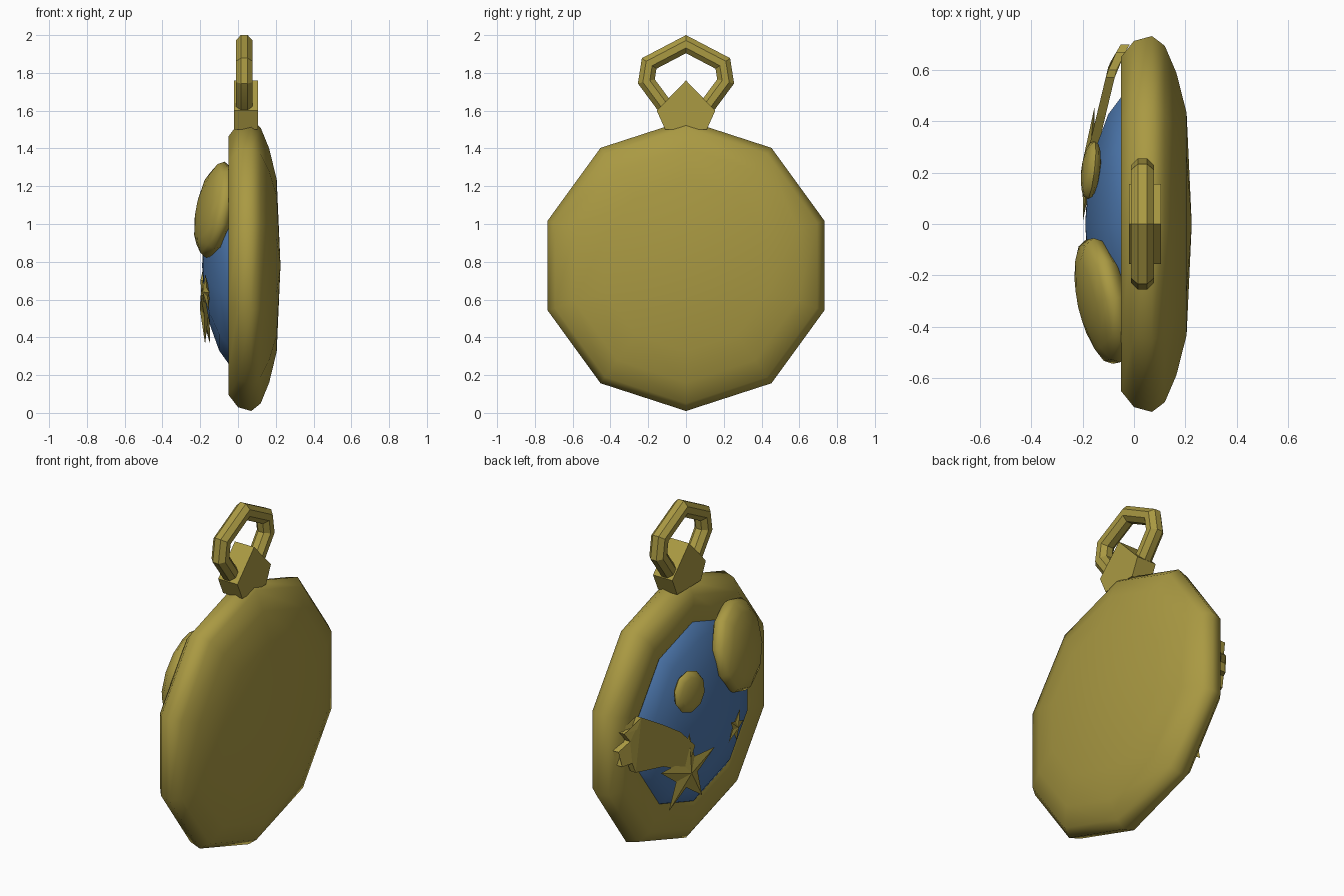
import bpy, bmesh
from math import sin, cos, pi, radians
from mathutils import Vector

if "Cube" in bpy.data.objects:
    bpy.data.objects.remove(bpy.data.objects["Cube"], do_unlink=True)

CENTRE_Z = 0.78


def material(name, rgb):
    m = bpy.data.materials.new(name)
    m.use_nodes = True
    m.diffuse_color = (*rgb, 1)
    m.node_tree.nodes["Principled BSDF"].inputs["Base Color"].default_value = (*rgb, 1)
    return m


gold = material("old gold", (0.40, 0.32, 0.055))
blue = material("enamel blue", (0.075, 0.19, 0.43))


def finish(name, bm, mat, smooth=None):
    bmesh.ops.remove_doubles(bm, verts=bm.verts, dist=0.0005)
    bmesh.ops.recalc_face_normals(bm, faces=bm.faces)
    mesh = bpy.data.meshes.new(name)
    bm.to_mesh(mesh)
    bm.free()
    mesh.materials.append(mat)
    ob = bpy.data.objects.new(name, mesh)
    bpy.context.collection.objects.link(ob)
    if smooth:
        bpy.ops.object.select_all(action="DESELECT")
        ob.select_set(True)
        bpy.context.view_layer.objects.active = ob
        bpy.ops.object.shade_smooth_by_angle(angle=radians(smooth))
    return ob


def bridge(bm, rings, closed=False):
    """Join neighbouring rings of vertices with quads."""
    pairs = list(zip(rings, rings[1:])) + ([(rings[-1], rings[0])] if closed else [])
    for a, b in pairs:
        n = len(a)
        for i in range(n):
            j = (i + 1) % n
            bm.faces.new((a[i], a[j], b[j], b[i]))


def lathe(name, profile, mat, sides=10):
    """Turn (x, radius) points about the axis through the disc."""
    bm = bmesh.new()
    rings = []
    for x, r in profile:
        angles = [2 * pi * k / sides for k in range(sides)]
        rings.append([bm.verts.new((x, r * sin(t), CENTRE_Z + r * cos(t))) for t in angles])
    bridge(bm, rings)
    bmesh.ops.dissolve_degenerate(bm, edges=bm.edges, dist=0.0005)
    return finish(name, bm, mat, 60)


def plate(name, outline, depth, mat, thickness):
    """Extrude a (y, z) outline whose front x is given by depth(y, z)."""
    bm = bmesh.new()
    front = [bm.verts.new((depth(y, z), y, z)) for y, z in outline]
    back = [bm.verts.new((v.co.x + thickness, v.co.y, v.co.z)) for v in front]
    bridge(bm, [front, back])
    caps = [bm.faces.new(front), bm.faces.new(back)]
    bmesh.ops.triangulate(bm, faces=caps)
    return finish(name, bm, mat)


def star(name, cy, cz, radius, turn, depth, rise):
    """Five pointed star with a raised middle."""
    bm = bmesh.new()
    rim = []
    for k in range(10):
        r = radius * (1 if k % 2 == 0 else 0.4)
        t = turn + k * pi / 5
        y, z = cy + r * sin(t), cz + r * cos(t)
        rim.append(bm.verts.new((depth(y, z), y, z)))
    x = depth(cy, cz)
    for tip in (x - rise, x + 0.02):
        middle = bm.verts.new((tip, cy, cz))
        for i in range(10):
            bm.faces.new((rim[i], rim[(i + 1) % 10], middle))
    return finish(name, bm, gold)


def moon(name, centre, normal, radius, half_thickness):
    """Flattened ball lying against the dome."""
    bm = bmesh.new()
    bmesh.ops.create_uvsphere(bm, u_segments=10, v_segments=8, radius=1)
    bmesh.ops.scale(bm, vec=(radius, radius, half_thickness), verts=bm.verts)
    turn = Vector(normal).to_track_quat("Z", "Y").to_matrix()
    bmesh.ops.rotate(bm, matrix=turn, verts=bm.verts)
    bmesh.ops.translate(bm, vec=centre, verts=bm.verts)
    return finish(name, bm, gold, 60)


# Case and enamel dome
lathe("case", [(-0.03, 0), (-0.03, 0.5), (-0.05, 0.54), (-0.05, 0.685), (0, 0.75),
               (0.07, 0.77), (0.12, 0.73), (0.165, 0.62), (0.205, 0.455), (0.225, 0)], gold)
lathe("enamel_dome", [(-0.025, 0.535), (-0.05, 0.52), (-0.1, 0.45), (-0.15, 0.31),
                      (-0.182, 0.14), (-0.19, 0)], blue)

# Moons
moon("large_moon", (-0.12, -0.3, 1.075), (-1, -0.22, 0.2), 0.26, 0.09)
moon("small_moon", (-0.168, 0.21, 1.01), (-1, 0.12, 0.12), 0.118, 0.035)

# Stars and comet tail
star("comet_star", 0.235, 0.55, 0.23, 0,
     lambda y, z: -0.172 + 0.1 * (y - 0.235) - 0.06 * (z - 0.55), 0.03)
star("small_star", -0.22, 0.64, 0.1, radians(-20),
     lambda y, z: -0.17 - 0.2 * (y + 0.22) - 0.1 * (z - 0.64), 0.018)
tail = [(0.2, 0.7), (0.3, 0.81), (0.42, 0.89), (0.57, 0.98), (0.6, 0.92), (0.67, 0.91),
        (0.64, 0.86), (0.7, 0.81), (0.66, 0.79), (0.68, 0.72), (0.63, 0.73),
        (0.61, 0.67), (0.42, 0.645), (0.25, 0.57)]
plate("comet_tail", tail,
      lambda y, z: -0.18 + 0.24 * (y - 0.28) + max(0, y - 0.62) * 0.35, gold, 0.035)

# Pointed hanger on top of the case
hanger = [(0, 1.76), (0.155, 1.6), (0.11, 1.5), (-0.11, 1.5), (-0.155, 1.6)]
plate("hanger", hanger, lambda y, z: -0.02, gold, 0.125)

# Angular ring swept round a mirrored path
half = [(0.195, 1.85), (0.21, 1.755), (0.11, 1.62)]
path = [(0, 1.952)] + half + [(0, 1.56)] + [(-y, z) for y, z in reversed(half)]
points = [Vector((0, y, z)) for y, z in path]
bm = bmesh.new()
rings = []
for i, p in enumerate(points):
    before = (p - points[i - 1]).normalized()
    after = (points[(i + 1) % len(points)] - p).normalized()
    out = (before + after).normalized().cross(Vector((1, 0, 0)))
    miter = 1 / max(0.6, (before + after).length / 2)
    ring = []
    for k in range(8):
        t = 2 * pi * (k + 0.5) / 8
        ring.append(bm.verts.new(p + out * (0.046 * miter * cos(t)) + Vector((0.033 + 0.048 * sin(t), 0, 0))))
    rings.append(ring)
bridge(bm, rings, closed=True)
finish("hanging_ring", bm, gold, 30)
